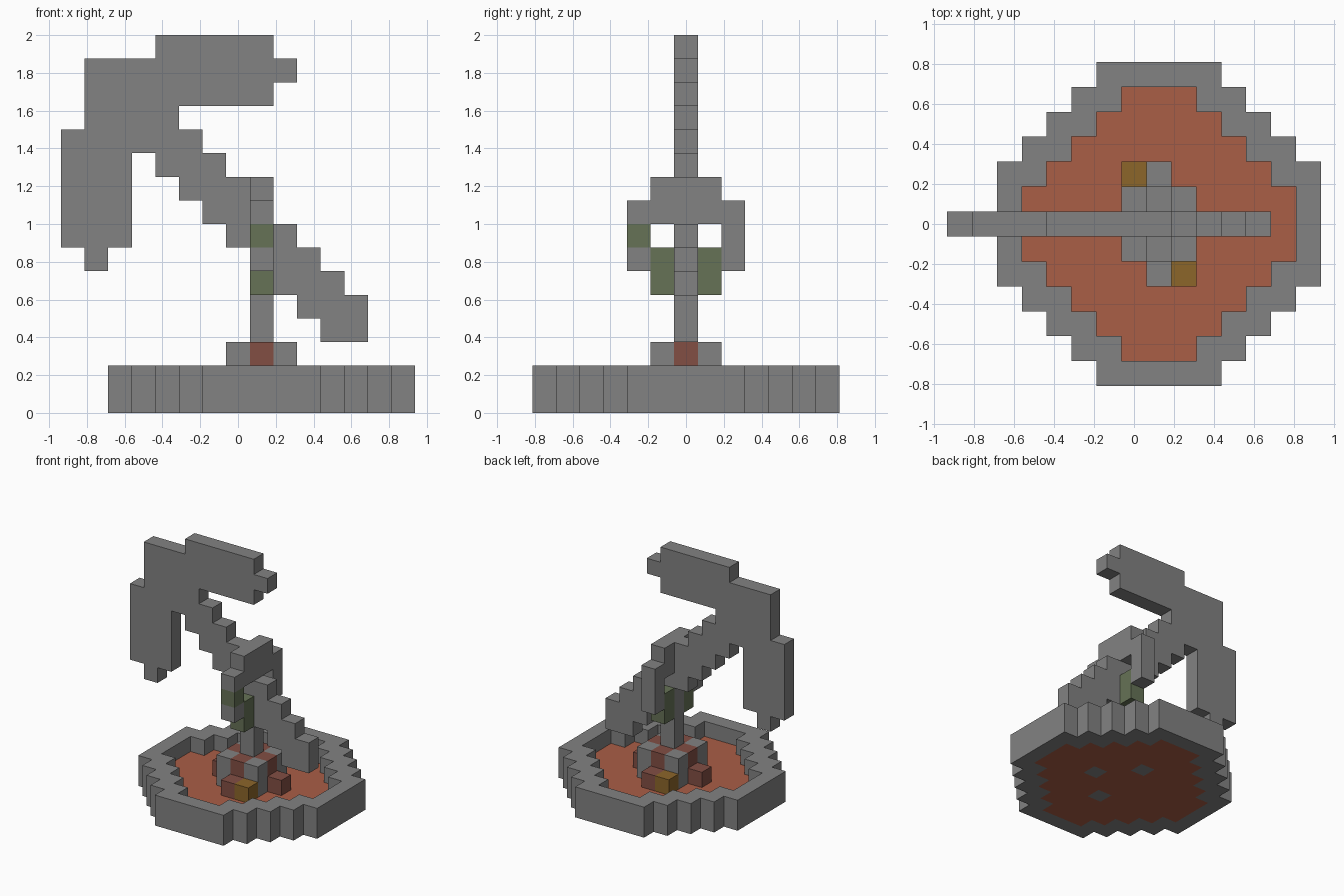
import bpy
import bmesh
from mathutils import Vector

CELL = 0.125      # edge length of one block
CENTRE_X = 0.125  # the basin and pole sit off the middle

default = bpy.data.objects.get("Cube")
if default:
    bpy.data.objects.remove(default, do_unlink=True)


def material(name, *srgb):
    linear = [((c / 255 + 0.055) / 1.055) ** 2.4 for c in srgb] + [1.0]
    mat = bpy.data.materials.new(name)
    mat.use_nodes = True
    mat.diffuse_color = linear
    mat.node_tree.nodes["Principled BSDF"].inputs["Base Color"].default_value = linear
    return mat


stone = material("stone grey", 130, 130, 130)
clay = material("terracotta", 170, 94, 70)
brick = material("dull brick red", 130, 78, 68)
ochre = material("ochre brown", 140, 102, 42)
moss = material("moss green", 102, 114, 86)

parts = []
occupied = set()


def part(name, mat, cells):
    """Claim the still-free block cells (column, depth, layer) for a part."""
    own = set(cells) - occupied
    occupied.update(own)
    parts.append((name, mat, own))


def disc(half_widths, layer):
    """Stepped round slab: half width of each row, from the middle outwards."""
    return {(u, side * j, layer)
            for j, w in enumerate(half_widths) for side in (-1, 1)
            for u in range(-w, w + 1)}


def build(name, mat, cells):
    """Turn cells into one mesh, keeping only the exposed block faces."""
    bm = bmesh.new()
    axes = [Vector(a) for a in ((1, 0, 0), (0, 1, 0), (0, 0, 1))]
    for cell in sorted(cells):
        mid = Vector((cell[0], cell[1], cell[2] + 0.5))
        for k in range(3):
            for sign in (-1, 1):
                normal = axes[k] * sign
                if tuple(int(c + n) for c, n in zip(cell, normal)) in occupied:
                    continue
                p, q = axes[(k + 1) % 3], axes[(k + 2) % 3] * sign
                ring = [(-1, -1), (1, -1), (1, 1), (-1, 1)]
                bm.faces.new([bm.verts.new((mid + (normal + p * a + q * b) / 2) * CELL)
                              for a, b in ring])
    bmesh.ops.remove_doubles(bm, verts=bm.verts, dist=CELL / 100)
    mesh = bpy.data.meshes.new(name)
    bm.to_mesh(mesh)
    bm.free()
    mesh.materials.append(mat)
    obj = bpy.data.objects.new(name, mesh)
    obj.location.x = CENTRE_X
    bpy.context.collection.objects.link(obj)


# Basin: stepped floor with plugs, surrounded by a two-layer rim
outer = [6, 6, 6, 5, 4, 3, 2]
inner = [5, 5, 4, 3, 2, 1]
part("floor_plugs", stone, [(2, 0, 0), (0, 2, 0), (0, -2, 0)])
part("basin_floor", clay, disc(inner, 0))
hollow = disc(inner, 1)
part("basin_rim", stone, disc(outer, 0) | (disc(outer, 1) - hollow))

# Central pole and the plinth around it
part("pole", stone, [(0, 0, z) for z in range(1, 10)])
part("plinth_corners", stone,
     [(u, j, z) for u in (-1, 1) for j in (-1, 1) for z in (1, 2)])
part("plinth_sides", brick,
     [c for s in (-1, 1) for z in (1, 2) for c in ((s, 0, z), (0, s, z))])
part("plinth_feet", brick, [c for s in (-2, 2) for c in ((s, 0, 1), (0, s, 1))])
part("foot_caps", ochre, [(1, -2, 1), (-1, 2, 1)])

# Upright ring around the pole, with mossy blocks
part("ring_moss", moss,
     [(0, s, z) for s in (-1, 1) for z in (5, 6)] + [(0, -2, 7)])
part("ring", stone,
     [(0, s, z) for s in (-1, 1) for z in (8, 9)]
     + [(0, s, z) for s in (-2, 2) for z in (6, 7, 8)])

# Slanted beam: three-block runs stepping up to the left
part("beam", stone,
     [(u, 0, z) for z in range(4, 12) for u in range(6 - z, 9 - z)]
     + [(u, 0, 3) for u in (3, 4)])

# Hooked head: (layer, first column, last column)
head_rows = [(15, -4, 0), (14, -7, 1), (13, -7, 0), (12, -7, -4), (11, -8, -4)]
part("head", stone, [(u, 0, z) for z, a, b in head_rows for u in range(a, b + 1)])

# Drooping end of the head with its pointed tip
part("head_droop", stone,
     [(u, 0, z) for z in range(7, 11) for u in (-8, -7, -6)] + [(-7, 0, 6)])

for entry in parts:
    build(*entry)
